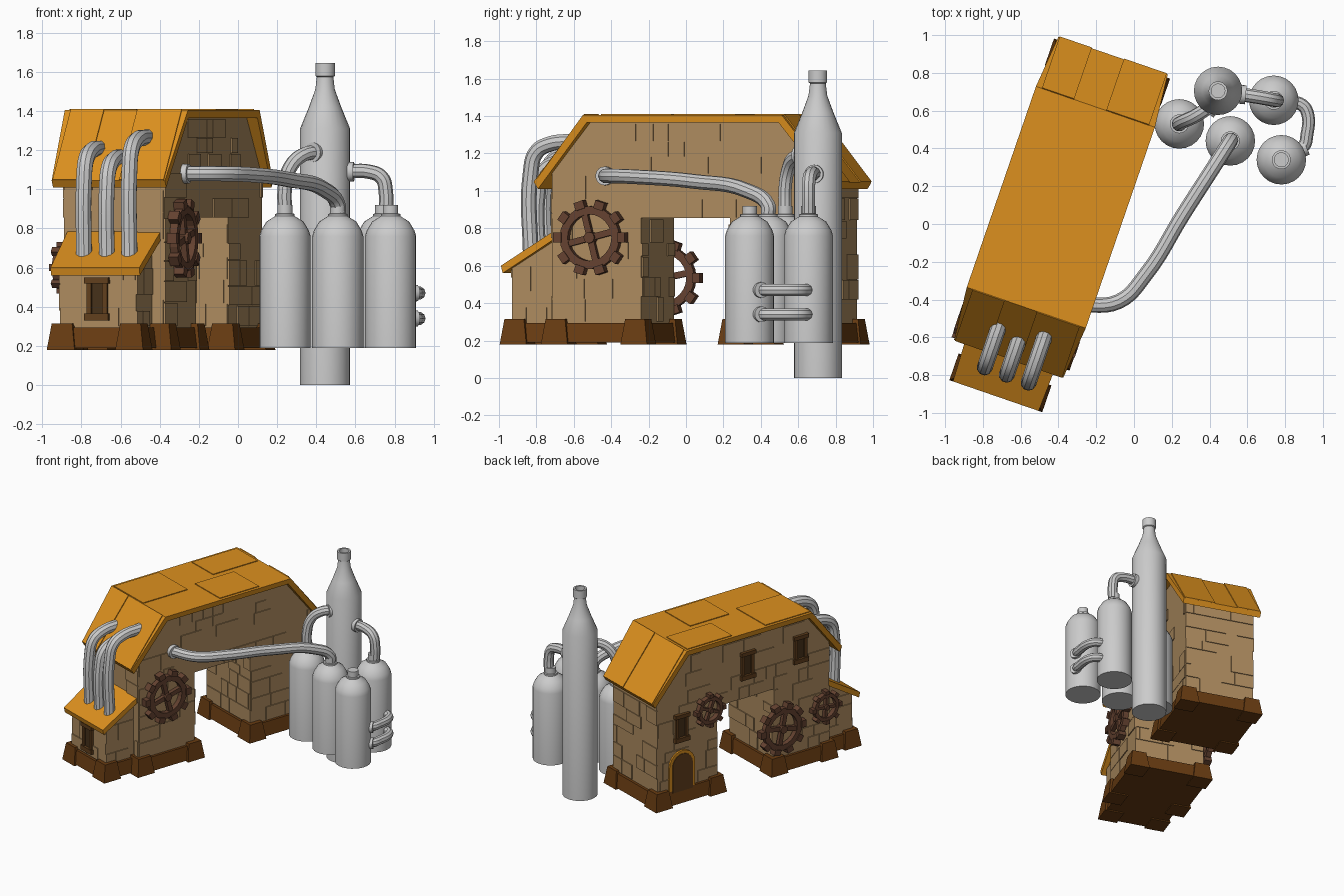
import bpy, bmesh, math, random
from mathutils import Matrix, Vector

if "Cube" in bpy.data.objects:
    bpy.data.objects.remove(bpy.data.objects["Cube"])

random.seed(4)
YAW = math.radians(-19)      # the house is turned on its vertical axis
UC = -0.395                  # centre line of the house (local x)
COL = {"wall": (.42, .26, .115), "roof": (.72, .28, .013), "base": (.14, .045, .006),
       "wood": (.12, .05, .012), "dark": (.06, .03, .01), "gear": (.13, .055, .03)}
MATS = {}
for k, c in COL.items():
    MATS[k] = bpy.data.materials.new(k)
    MATS[k].diffuse_color = (*c, 1)


def finish(name, bm, col=None, house=True, smooth=False):
    bmesh.ops.recalc_face_normals(bm, faces=bm.faces)
    me = bpy.data.meshes.new(name)
    bm.to_mesh(me)
    bm.free()
    ob = bpy.data.objects.new(name, me)
    bpy.context.collection.objects.link(ob)
    if house:
        ob.rotation_euler.z = YAW
    if col:
        me.materials.append(MATS[col])
    if smooth:
        smooth_ob(ob)
    return ob


def smooth_ob(ob):
    bpy.ops.object.select_all(action='DESELECT')
    ob.select_set(True)
    bpy.context.view_layer.objects.active = ob
    bpy.ops.object.shade_smooth_by_angle(angle=math.radians(35))


def prism(bm, pts, u0, u1):
    """Side profile (y, z, optional flare) swept across local x."""
    a, b = [], []
    for p in pts:
        f = p[2] if len(p) > 2 else 0
        a.append(bm.verts.new((u0 - f, p[0], p[1])))
        b.append(bm.verts.new((u1 + f, p[0], p[1])))
    bm.faces.new(a)
    bm.faces.new(b[::-1])
    for i in range(len(a)):
        j = (i + 1) % len(a)
        bm.faces.new((a[i], b[i], b[j], a[j]))


def box(bm, u0, u1, v0, v1, z0, z1, flare=0.0):
    prism(bm, [(v0 - flare, z0, flare), (v1 + flare, z0, flare), (v1, z1), (v0, z1)], u0, u1)


# walls: bridge-shaped house with a passage, plus front annex
bm = bmesh.new()
prism(bm, [(-.80, .2), (-.297, .2), (-.297, .855), (.205, .855), (.205, .2), (.739, .2),
           (.739, 1.09), (.50, 1.38), (-.585, 1.38), (-.80, 1.10)], UC - .27, UC + .27)
finish("house_walls", bm, "wall")
bm = bmesh.new()
prism(bm, [(-1.05, .2), (-.79, .2), (-.79, .76), (-1.05, .61)], UC - .205, UC + .205)
finish("annex_walls", bm, "wall")

# slightly raised stones on every wall
bm = bmesh.new()
T = .007


def stones(a0, a1, z0, z1, put):
    z = z0
    while z < z1 - .04:
        h = min(random.uniform(.07, .14), z1 - z)
        a = a0
        while a < a1 - .03:
            w = min(random.uniform(.08, .2), a1 - a)
            if random.random() < .55:
                put(a + .002, a + w - .002, z + .002, z + h - .002)
            a += w
        z += h


for u in (UC - .27, UC + .27):
    side = lambda a, b, c, d: box(bm, u - T, u + T, a, b, c, d)
    stones(-.80, -.297, .3, .855, side)
    stones(.205, .739, .3, .855, side)
    stones(-.80, .739, .855, 1.09, side)
    stones(-.58, .49, 1.09, 1.36, side)
for v, top in ((-.80, 1.08), (.739, 1.08), (-.297, .85), (.205, .85)):
    stones(UC - .27, UC + .27, .3, top, lambda a, b, c, d: box(bm, a, b, v - T, v + T, c, d))
for u in (UC - .205, UC + .205):
    stones(-1.05, -.80, .3, .6, lambda a, b, c, d: box(bm, u - T, u + T, a, b, c, d))
stones(UC - .205, UC + .205, .3, .58, lambda a, b, c, d: box(bm, a, b, -1.05 - T, -1.05 + T, c, d))
finish("wall_stones", bm, "wall")

# main roof and annex roof
bm = bmesh.new()
prism(bm, [(-.89, 1.045), (-.605, 1.405, .027), (.52, 1.405, .027), (.807, 1.045),
           (.785, 1.01), (.50, 1.365, .022), (-.585, 1.365, .022), (-.868, 1.01)],
      UC - .306, UC + .306)
finish("main_roof", bm, "roof")
bm = bmesh.new()
prism(bm, [(-1.10, .60), (-.79, .79, .012), (-.79, .745, .012), (-1.09, .56)], UC - .24, UC + .24)
finish("annex_roof", bm, "roof")

# raised sheets on the roof
bm = bmesh.new()
for u0, u1, v0, v1 in ((-.31, .05, -.6, -.2), (.0, .31, -.1, .25), (-.31, -.05, .1, .5)):
    box(bm, UC + u0, UC + u1, v0, v1, 1.40, 1.411)
for s, e, t in ((1, .807, .52), (-1, -.89, -.605)):
    for u0, u1 in ((-.30, -.12), (.06, .30)):
        prism(bm, [(e + s * .004, 1.05), (t + s * .004, 1.41), (t - s * .01, 1.395), (e - s * .01, 1.035)],
              UC + u0, UC + u1)
finish("roof_sheets", bm, "roof")

# stone plinths with heavier corner blocks
bm = bmesh.new()
for hu, v0, v1 in ((.29, -.82, -.277), (.29, .185, .76), (.225, -1.07, -.80)):
    box(bm, UC - hu, UC + hu, v0, v1, .19, .295, .018)
for hu, vs in ((.25, (-.77, -.32, .23, .715)), (.185, (-1.025,))):
    for v in vs:
        for s in (-1, 1):
            c = UC + s * hu
            box(bm, c - .055, c + .055, v - .055, v + .055, .18, .315, .02)
finish("plinth", bm, "base")


# cog wheels on the side walls
def gear(name, u, v, z, r, teeth, turn):
    bm = bmesh.new()
    d, n = .02, 24
    rings = []
    for i in range(n):
        a = math.tau * i / n
        rings.append([bm.verts.new((x, q * math.cos(a), q * math.sin(a)))
                      for x, q in ((-d, r * .62), (-d, r * .84), (d, r * .84), (d, r * .62))])
    for i in range(n):
        A, B = rings[i], rings[(i + 1) % n]
        for k in range(4):
            bm.faces.new((A[k], A[(k + 1) % 4], B[(k + 1) % 4], B[k]))

    def bar(a, dist, size):
        m = Matrix.Rotation(a, 4, 'X') @ Matrix.Translation((0, dist, 0)) @ Matrix.Diagonal((*size, 1))
        bmesh.ops.create_cube(bm, size=1, matrix=m)
    for i in range(teeth):
        bar(math.tau * i / teeth, r * .9, (.056, r * .22, r * .27))
    for k in range(2):
        bar(turn + k * math.pi / 2, 0, (.03, r * 1.4, r * .17))
    bmesh.ops.create_cone(bm, cap_ends=True, segments=12, radius1=r * .15, radius2=r * .15, depth=.06,
                          matrix=Matrix.Rotation(math.pi / 2, 4, 'Y'))
    bm.transform(Matrix.Translation((u, v, z)))
    finish(name, bm, "gear")


L, R = UC - .27, UC + .27
gear("right_gear", R + .03, -.572, .75, .2, 10, .25)
gear("left_large_gear", L - .03, -.355, .535, .2, 10, .2)
gear("left_back_gear", L - .025, .29, .86, .13, 8, .4)
gear("left_front_gear", L - .025, -.75, .60, .13, 8, .1)


# windows and door
def window(name, ax, c, z, w=.055, h=.10):
    parts = (("frame", "wood", ((-w, -w + .025, -h, h, .022), (w - .025, w, -h, h, .022),
              (-w - .01, w + .01, h - .02, h + .01, .03), (-w - .01, w + .01, -h - .01, -h + .025, .03))),
             ("pane", "dark", ((-w + .02, w - .02, -h, h, .01),)))
    for part, col, bars in parts:
        bm = bmesh.new()
        for a, b, z0, z1, t in bars:
            if ax == 'u':
                box(bm, L - t, L + .01, c + a, c + b, z + z0, z + z1)
            else:
                box(bm, c + a, c + b, -1.05 - t, -1.04, z + z0, z + z1)
        finish(name + "_" + part, bm, col)


window("upper_window_back", 'u', -.06, 1.12)
window("upper_window_front", 'u', -.535, 1.12)
window("door_window", 'u', .53, .78)
window("annex_window", 'v', UC, .44)


def arch(r, top):
    return [(.53 + r, .28)] + [(.53 + r * math.cos(math.pi * i / 10), top - r + r * math.sin(math.pi * i / 10))
                               for i in range(11)] + [(.53 - r, .28)]


for name, r, top, t, col in (("door_frame", .115, .60, .02, "roof"), ("door_panel", .09, .575, .026, "wood")):
    bm = bmesh.new()
    prism(bm, arch(r, top), L - t, L + .01)
    finish(name, bm, col)


# tanks and tall tower
def lathe(name, x, y, prof, n=24):
    bm = bmesh.new()
    rings = [[bm.verts.new((x + r * math.cos(math.tau * i / n), y + r * math.sin(math.tau * i / n), z))
              for i in range(n)] for r, z in prof]
    for A, B in zip(rings, rings[1:]):
        for i in range(n):
            bm.faces.new((A[i], A[(i + 1) % n], B[(i + 1) % n], B[i]))
    bm.faces.new(rings[0])
    bm.faces.new(rings[-1])
    finish(name, bm, None, False, True)


lathe("tower", .445, .705, [(.128, 0), (.128, 1.31), (.083, 1.42), (.05, 1.51), (.042, 1.575),
                            (.05, 1.58), (.05, 1.645), (.036, 1.645), (.036, 1.61)])
for i, (x, y) in enumerate(((.24, .53), (.51, .44), (.74, .655), (.78, .34))):
    lathe(f"tank_{i + 1}", x, y, [(.131, .188), (.131, .76), (.122, .79), (.095, .835), (.055, .86),
                                  (.05, .863), (.05, .875), (.039, .876), (.039, .92)])


# pipes with collars
def pipe(name, pts, r, house=False):
    cu = bpy.data.curves.new(name, 'CURVE')
    cu.dimensions = '3D'
    cu.bevel_depth, cu.bevel_resolution, cu.resolution_u = r, 3, 6
    cu.use_fill_caps = True
    sp = cu.splines.new('BEZIER')
    sp.bezier_points.add(len(pts) - 1)
    for b, p in zip(sp.bezier_points, pts):
        b.co = p
        b.handle_left_type = b.handle_right_type = 'AUTO'
    ob = bpy.data.objects.new(name, cu)
    bpy.context.collection.objects.link(ob)
    if house:
        ob.rotation_euler.z = YAW
    bpy.ops.object.select_all(action='DESELECT')
    ob.select_set(True)
    bpy.context.view_layer.objects.active = ob
    bpy.ops.object.convert(target='MESH')
    smooth_ob(bpy.context.view_layer.objects.active)


def collar(name, p, d, r=.05):
    bm = bmesh.new()
    m = Matrix.Translation(p) @ Vector(d).to_track_quat('Z', 'Y').to_matrix().to_4x4()
    bmesh.ops.create_cone(bm, cap_ends=True, segments=20, radius1=r, radius2=r, depth=.03, matrix=m)
    finish(name, bm, None, False, True)


pipe("tank_1_pipe", [(.24, .53, .88), (.24, .53, 1.01), (.265, .545, 1.11), (.33, .575, 1.175), (.43, .64, 1.19)], .037)
collar("tank_1_collar", (.39, .605, 1.19), (.6, .8, 0))
pipe("tank_3_pipe", [(.755, .655, .88), (.755, .655, .99), (.735, .658, 1.06), (.67, .67, 1.09), (.54, .69, 1.09)], .037)
collar("tank_3_collar", (.577, .685, 1.09), (1, -.1, 0))
pipe("wall_pipe", [(.51, .44, .87), (.51, .44, .92), (.44, .33, 1.0), (.26, .05, 1.05), (.06, -.27, 1.075),
                   (-.08, -.41, 1.08), (-.29, -.43, 1.08)], .04)
collar("wall_pipe_collar", (-.265, -.432, 1.08), (.9455, -.3256, 0))
for i, z in enumerate((.34, .47)):
    pipe(f"link_pipe_{i + 1}", [(.84, .385, z), (.90, .415, z), (.915, .47, z), (.92, .58, z), (.89, .63, z),
                                (.80, .65, z)], .034)
    collar(f"link_collar_{i + 1}", (.90, .40, z), (.9, .4, 0), .042)
for i, (u, zt) in enumerate(((-.50, 1.20), (-.377, 1.155), (-.254, 1.255))):
    pipe(f"roof_pipe_{i + 1}", [(u, -.965, .63), (u, -.965, zt - .15), (u, -.935, zt - .05),
                                (u, -.86, zt - .005), (u, -.69, zt + .01)], .042, True)

for m in bpy.data.materials:
    if m.users and not m.is_grease_pencil:
        m.use_nodes = True
        m.node_tree.nodes["Principled BSDF"].inputs["Base Color"].default_value = m.diffuse_color
